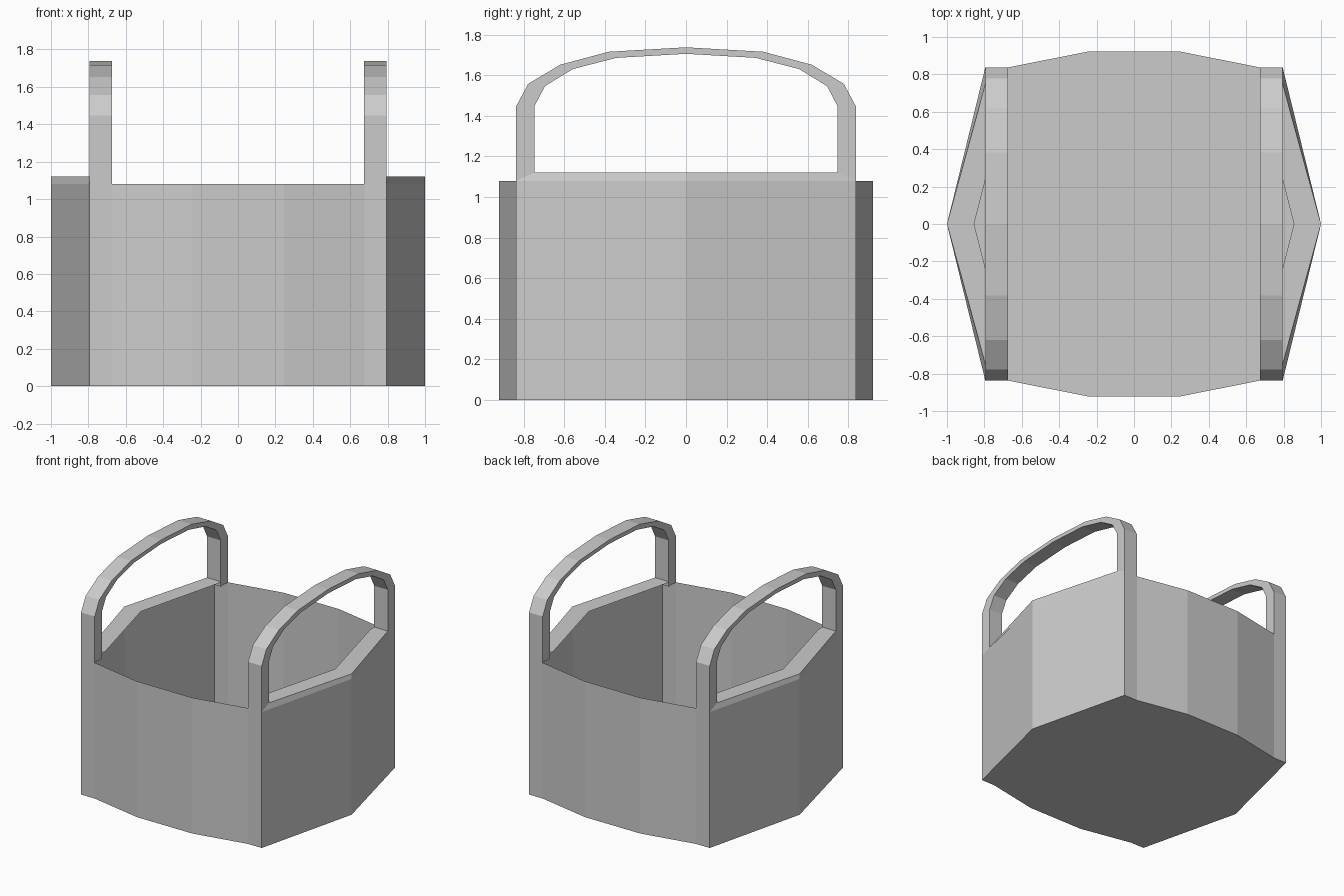
import bpy, bmesh

if "Cube" in bpy.data.objects:
    bpy.data.objects.remove(bpy.data.objects["Cube"])

X_IN, X_OUT, Y_LEG, Y_ARCH = 0.675, 0.795, 0.837, 0.747
Z_WALL, Z_RIM = 1.08, 1.12


def finish(name, bm):
    bmesh.ops.remove_doubles(bm, verts=bm.verts, dist=1e-4)
    bmesh.ops.recalc_face_normals(bm, faces=bm.faces)
    mesh = bpy.data.meshes.new(name)
    bm.to_mesh(mesh)
    bm.free()
    obj = bpy.data.objects.new(name, mesh)
    bpy.context.collection.objects.link(obj)
    return obj


def add_face(bm, points):
    return bm.faces.new([bm.verts.new(p) for p in points])


# Thin-walled open basket: floor outline plus one ring of walls
quarter = [(1, 0), (X_OUT, Y_LEG), (X_IN, Y_LEG), (0.245, 0.922)]
half = quarter + [(-x, y) for x, y in reversed(quarter)]
outline = half + [(x, -y) for x, y in reversed(half[1:-1])]
bm = bmesh.new()
add_face(bm, [(x, y, 0) for x, y in outline])
for a, b in zip(outline, outline[1:] + outline[:1]):
    add_face(bm, [(*a, 0), (*b, 0), (*b, Z_WALL), (*a, Z_WALL)])
finish("basket_body", bm)

# Arched handle profile (y, z), half of the outer and inner curves
outer = [(Y_LEG, Z_WALL), (Y_LEG, 1.448), (0.778, 1.558), (0.62, 1.652), (0.381, 1.716), (0, 1.738)]
inner = [(Y_ARCH, Z_WALL), (Y_ARCH, 1.448), (0.695, 1.547), (0.557, 1.631), (0.344, 1.686), (0, 1.706)]


def full(curve):
    return curve + [(-y, z) for y, z in reversed(curve[:-1])]


for side, label in ((1, "right"), (-1, "left")):
    # Handle: square-section arch, extruded along x
    bm = bmesh.new()
    o, i = full(outer), full(inner)
    rings = [[bm.verts.new(p) for p in ((side * X_IN, *a), (side * X_OUT, *a),
                                        (side * X_OUT, *b), (side * X_IN, *b))]
             for a, b in zip(o, i)]
    for r, s in zip(rings, rings[1:]):
        for k in range(4):
            n = (k + 1) % 4
            bm.faces.new((r[k], r[n], s[n], s[k]))
    bm.faces.new(rings[0])
    bm.faces.new(rings[-1])
    finish(label + "_handle", bm)

    # Rim: flat ledge with a narrow sloping outer strip
    bm = bmesh.new()
    for m in (1, -1):
        ledge = [(1, 0), (X_OUT, Y_ARCH), (X_IN, Y_ARCH), (X_IN, 0.70), (0.855, 0)]
        add_face(bm, [(side * x, m * y, Z_RIM) for x, y in ledge])
        strip = [(1, 0, Z_WALL), (X_OUT, Y_LEG, Z_WALL), (X_OUT, Y_ARCH, Z_RIM), (1, 0, Z_RIM)]
        add_face(bm, [(side * x, m * y, z) for x, y, z in strip])
    finish(label + "_rim", bm)
